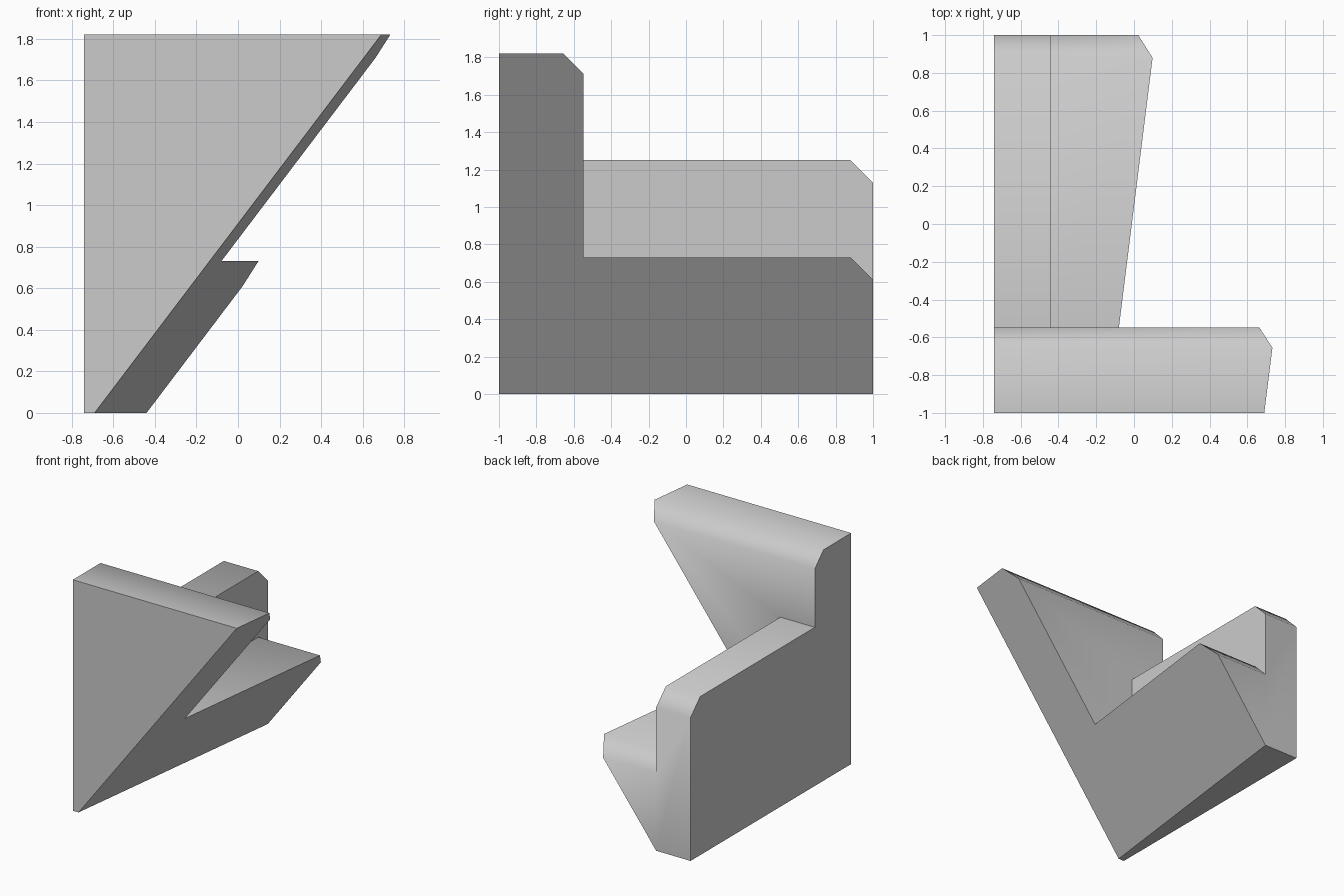
import bpy, bmesh, math
from mathutils import Vector

if "Cube" in bpy.data.objects:
    bpy.data.objects.remove(bpy.data.objects["Cube"])


def slab(name, profile, x0, x1):
    """Extrude a side (y, z) profile from x0 to x1."""
    bm = bmesh.new()
    face = bm.faces.new([bm.verts.new((x0, y, z)) for y, z in profile])
    ext = bmesh.ops.extrude_face_region(bm, geom=[face])
    verts = [g for g in ext["geom"] if isinstance(g, bmesh.types.BMVert)]
    bmesh.ops.translate(bm, verts=verts, vec=(x1 - x0, 0, 0))
    bmesh.ops.recalc_face_normals(bm, faces=bm.faces)
    mesh = bpy.data.meshes.new(name)
    bm.to_mesh(mesh)
    bm.free()
    obj = bpy.data.objects.new(name, mesh)
    bpy.context.collection.objects.link(obj)
    return obj


def stepped_profile(z, c=0.12):
    """Low step of height z behind a tall step, both with bevelled back edges."""
    return [(-1, 0), (1, 0), (1, z - c), (1 - c, z), (-0.547, z),
            (-0.547, 1.71), (-0.655, 1.82), (-1, 1.82)]


# Left strip with the raised ledge, and the lower step beside it
body = slab("stepped_corner_block", stepped_profile(1.25), -0.74, -0.44)
step = slab("low_step", stepped_profile(0.73), -0.44, 1.2)

# Join both into one solid
mod = body.modifiers.new("join", "BOOLEAN")
mod.operation, mod.solver, mod.object = "UNION", "EXACT", step
bpy.context.view_layer.objects.active = body
body.select_set(True)
bpy.ops.object.modifier_apply(modifier=mod.name)
bpy.data.objects.remove(step)

# Slanted cut on the right side: x = -0.69 + 0.758 z + 0.125 (y + 1)
bm = bmesh.new()
bm.from_mesh(body.data)
bmesh.ops.remove_doubles(bm, verts=bm.verts, dist=1e-4)
bmesh.ops.dissolve_limit(bm, angle_limit=math.radians(1), verts=bm.verts, edges=bm.edges)
cut = bmesh.ops.bisect_plane(bm, geom=bm.verts[:] + bm.edges[:] + bm.faces[:],
                             plane_co=(-0.69, -1, 0),
                             plane_no=Vector((1, -0.125, -0.758)).normalized(),
                             clear_outer=True)
rim = [e for e in bm.edges if e.is_boundary]
bmesh.ops.holes_fill(bm, edges=rim, sides=0)
bmesh.ops.recalc_face_normals(bm, faces=bm.faces)
bm.to_mesh(body.data)
bm.free()

# Soft shading over the bevels only
bpy.ops.object.shade_smooth_by_angle(angle=math.radians(50))
